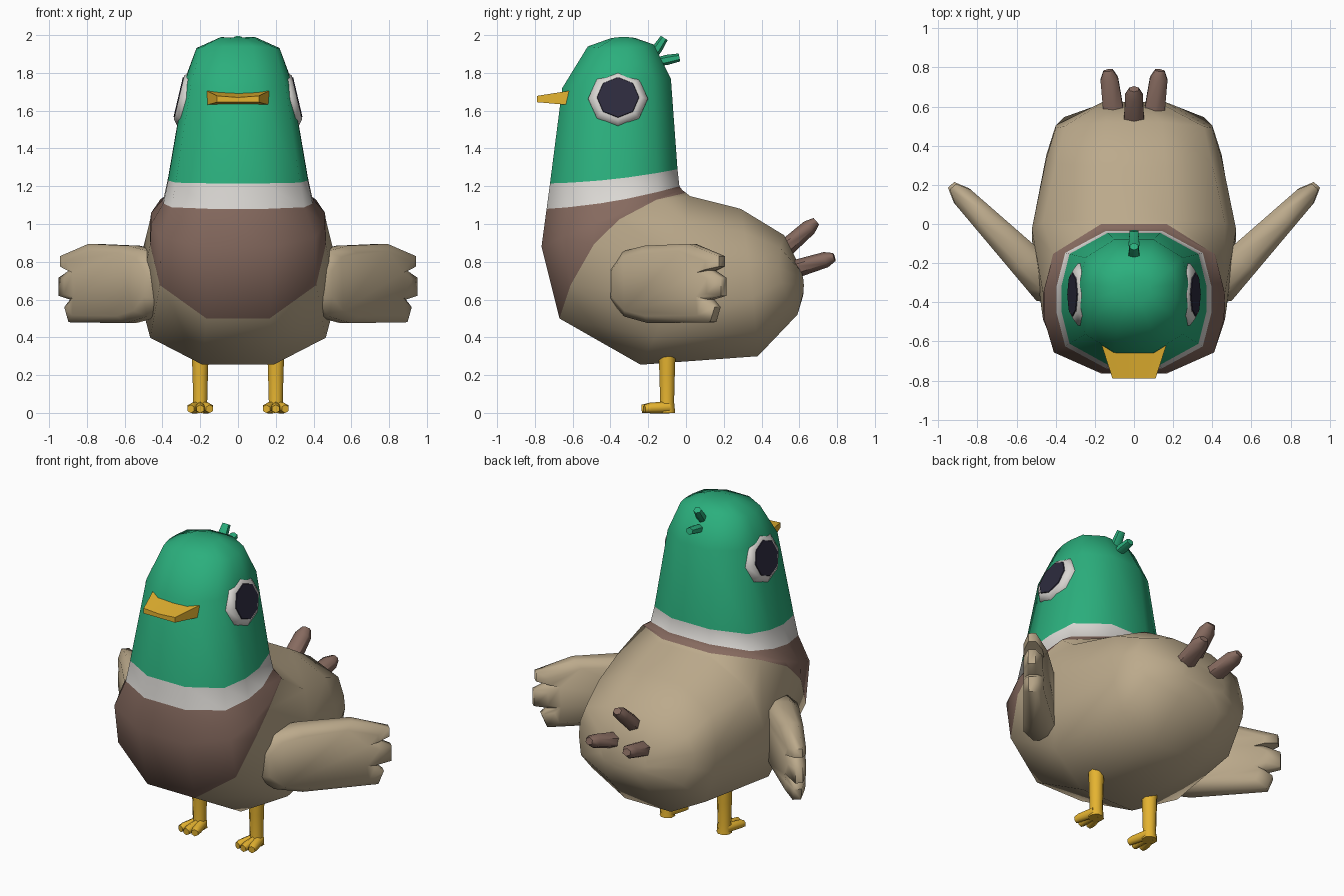
import bpy, bmesh, math
from mathutils import Vector

if "Cube" in bpy.data.objects:
    bpy.data.objects.remove(bpy.data.objects["Cube"])


def material(name, rgb):
    m = bpy.data.materials.new(name)
    m.diffuse_color = (*rgb, 1)
    m.use_nodes = True
    m.node_tree.nodes["Principled BSDF"].inputs["Base Color"].default_value = m.diffuse_color
    return m


GREEN = material("head green", (0.024, 0.43, 0.205))
WHITE = material("soft white", (0.70, 0.68, 0.65))
BROWN = material("breast brown", (0.24, 0.145, 0.115))
TAN = material("body tan", (0.50, 0.40, 0.26))
YELLOW = material("leg yellow", (0.78, 0.45, 0.03))
DARK = material("pupil dark", (0.026, 0.024, 0.047))


def loft(name, rings, mats, bands=None, angle=40):
    """Skin a list of equal rings, cap both ends; bands gives a material per span."""
    bm = bmesh.new()
    vs = [[bm.verts.new(p) for p in r] for r in rings]
    n = len(rings[0])
    for i in range(len(rings) - 1):
        for j in range(n):
            k = (j + 1) % n
            f = bm.faces.new((vs[i][j], vs[i][k], vs[i + 1][k], vs[i + 1][j]))
            f.material_index = bands[i] if bands else 0
    bm.faces.new(vs[0][::-1]).material_index = bands[0] if bands else 0
    bm.faces.new(vs[-1]).material_index = bands[-1] if bands else 0
    bmesh.ops.recalc_face_normals(bm, faces=bm.faces)
    me = bpy.data.meshes.new(name)
    bm.to_mesh(me)
    bm.free()
    ob = bpy.data.objects.new(name, me)
    bpy.context.collection.objects.link(ob)
    for m in mats:
        me.materials.append(m)
    bpy.ops.object.select_all(action='DESELECT')
    bpy.context.view_layer.objects.active = ob
    ob.select_set(True)
    bpy.ops.object.shade_smooth_by_angle(angle=math.radians(angle))
    return ob


def tube(name, stations, mat, n=6, side=Vector((1, 0, 0)), flat=1.0, angle=62, phase=0.5):
    """Tube through (point, radius) stations; side is the cross axis, flat thins it."""
    a, b = Vector(stations[0][0]), Vector(stations[-1][0])
    d = (b - a).normalized()
    u = (side - d * side.dot(d)).normalized()
    v = d.cross(u) * flat
    rings = []
    for p, r in stations:
        ring = []
        for j in range(n):
            t = 2 * math.pi * (j + phase) / n
            ring.append(Vector(p) + (u * math.cos(t) + v * math.sin(t)) * r)
        rings.append(ring)
    return loft(name, rings, [mat], angle=angle)


# Head, neck, breast and body: twelve-sided rings following a bent spine
HALF = [(0.36, -1), (0.89, -0.68), (1, -0.2), (1, 0.2), (0.89, 0.68), (0.36, 1)]
SECTION = HALF + [(-x, t) for x, t in reversed(HALF)]


def body_ring(front, back, w, bulge=(0, 0)):
    ring = []
    for x, t in SECTION:
        y, z = (front[i] + (back[i] - front[i]) * (t + 1) / 2 + bulge[i] * (1 - t * t)
                for i in (0, 1))
        ring.append(Vector((x * w, y, z)))
    return ring


spine = [
    body_ring((-0.40, 1.983), (-0.27, 1.985), 0.09, (0, 0.006)),
    body_ring((-0.52, 1.94), (-0.17, 1.95), 0.22, (0, -0.015)),
    body_ring((-0.655, 1.72), (-0.08, 1.77), 0.28, (0, 0.02)),
    body_ring((-0.72, 1.215), (-0.045, 1.29), 0.37, (0, -0.015)),
    body_ring((-0.738, 1.08), (-0.035, 1.20), 0.395, (0, -0.02)),
    body_ring((-0.765, 0.88), (-0.02, 1.18), 0.46, (-0.02, 0.0)),
    body_ring((-0.67, 0.50), (0.0, 1.165), 0.465, (-0.09, 0.13)),
    body_ring((-0.24, 0.255), (0.02, 1.148), 0.522, (0.06, 0)),
    body_ring((0.38, 0.30), (0.29, 1.08), 0.448, (0.01, 0)),
    body_ring((0.59, 0.52), (0.52, 0.94), 0.40, (-0.06, 0)),
    body_ring((0.62, 0.62), (0.605, 0.77), 0.16, (0.01, 0)),
]
loft("body", spine, [GREEN, WHITE, BROWN, TAN],
     [0, 0, 0, 1, 2, 2, 3, 3, 3, 3], angle=70)

# Beak: tapered block
loft("beak", [[(-w, y, lo), (w, y, lo), (w, y, hi), (0, y, hi - 0.008), (-w, y, hi)]
              for y, w, lo, hi in ((-0.62, 0.165, 1.63, 1.705),
                                   (-0.79, 0.11, 1.645, 1.678))], [YELLOW], angle=30)

# Wing outline as (position along side, height), with three feather tips
OUTLINE = [(-0.41, 0.60), (-0.41, 0.77), (-0.34, 0.855), (-0.22, 0.885), (0.02, 0.895),
           (0.19, 0.83), (0.19, 0.775), (0.135, 0.755), (0.20, 0.715), (0.20, 0.62),
           (0.13, 0.60), (0.165, 0.56), (0.14, 0.48), (-0.20, 0.475), (-0.33, 0.51)]


def wing_layer(s, side, scale):
    ring = []
    for y, z in OUTLINE:
        u = 0.47 + ((y + 0.41) / 0.61 - 0.47) * scale
        h = side * (0.11 - 0.062 * u)
        p = Vector((0.375 + 0.56 * u, -0.37 + 0.57 * u, 0.685 + (z - 0.685) * scale))
        p += Vector((0.73, -0.68, 0)) * h
        ring.append(Vector((p.x * s, p.y, p.z)))
    return ring


for s, tag in ((-1, "left"), (1, "right")):
    loft("wing_" + tag, [wing_layer(s, -1, 0.82), wing_layer(s, -0.45, 1),
                         wing_layer(s, 0.45, 1), wing_layer(s, 1, 0.82)], [TAN], angle=65)

    # Eye: shallow domed octagon disc with a thin pupil plate
    nrm = Vector((s * math.cos(0.23), 0, math.sin(0.23)))
    c = Vector((s * 0.312, -0.36, 1.67))
    fwd = Vector((0, 1, 0))
    tube("eye_white_" + tag, [(c - nrm * 0.10, 0.158), (c - nrm * 0.025, 0.158),
                              (c, 0.125)], WHITE, 8, fwd, 0.95, 75, 0)
    tube("pupil_" + tag, [(c - nrm * 0.002, 0.113), (c + nrm * 0.005, 0.110)],
         DARK, 8, fwd, 0.98, 30, 0)

    # Leg, heel and three toes
    x = s * 0.2
    tube("leg_" + tag, [((x, -0.10, 0), 0.046), ((x, -0.10, 0.06), 0.040),
                        ((x, -0.10, 0.20), 0.044), ((x, -0.10, 0.36), 0.050)], YELLOW, 8)
    for i in (-1, 0, 1):
        reach = -0.235 if i == 0 else -0.22
        tube("toe_" + tag, [((x + i * 0.014, -0.09, 0.030), 0.032),
                            ((x + i * 0.043, -0.19, 0.026), 0.028),
                            ((x + i * 0.050, reach, 0.021), 0.022)], YELLOW, 6)

# Tail feathers: one raised in the middle, two lower at the sides
for x0, x1, y0, z0, y1, z1 in ((0, 0, 0.48, 0.83, 0.69, 1.015),
                               (0.10, 0.132, 0.54, 0.75, 0.785, 0.825),
                               (-0.10, -0.132, 0.54, 0.75, 0.785, 0.825)):
    a, b = Vector((x0, y0, z0)), Vector((x1, y1, z1))
    tube("tail_feather", [(a, 0.062), (a.lerp(b, 0.82), 0.052), (b, 0.028)],
         BROWN, 6, flat=0.8)

# Crest tufts on the back of the head
for a, b in (((0, -0.19, 1.87), (0, -0.115, 1.985)), ((0, -0.17, 1.855), (0, -0.035, 1.882))):
    a, b = Vector(a), Vector(b)
    tube("crest_tuft", [(a, 0.024), (a.lerp(b, 0.5), 0.032), (b, 0.025)], GREEN, 6, flat=0.85)
